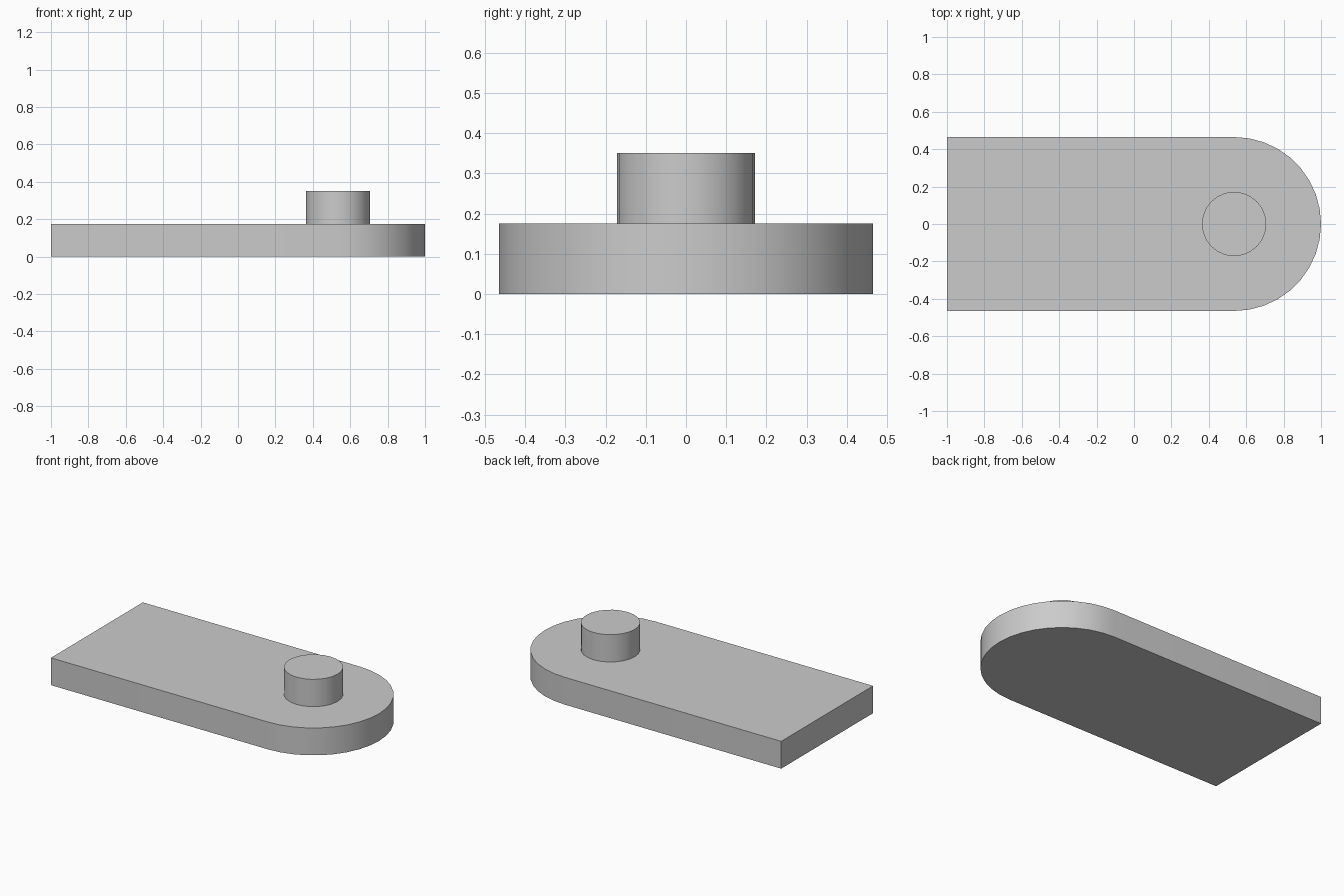
import bpy
import math

cube = bpy.data.objects.get("Cube")
if cube:
    bpy.data.objects.remove(cube, do_unlink=True)

THICK = 0.175          # plate thickness, also the pin height
HALF_WIDTH = 0.465     # half plate width, also the round end radius
CENTRE_X = 1 - HALF_WIDTH
PIN_RADIUS = 0.172

grey = bpy.data.materials.new("plain grey")
grey.use_nodes = True
colour = (0.6, 0.6, 0.6, 1)
grey.diffuse_color = colour
grey.node_tree.nodes["Principled BSDF"].inputs["Base Color"].default_value = colour


def arc(radius, start, end, steps):
    """Points along an arc about the round end's centre."""
    angles = [start + (end - start) * i / steps for i in range(steps + 1)]
    return [(CENTRE_X + radius * math.cos(a), radius * math.sin(a)) for a in angles]


def extrude_outline(name, outline, bottom, top):
    """Closed prism from a counter-clockwise outline."""
    n = len(outline)
    verts = [(x, y, z) for z in (bottom, top) for x, y in outline]
    faces = [tuple(reversed(range(n))), tuple(range(n, 2 * n))]
    faces += [(i, (i + 1) % n, n + (i + 1) % n, n + i) for i in range(n)]
    mesh = bpy.data.meshes.new(name)
    mesh.from_pydata(verts, [], faces)
    mesh.materials.append(grey)
    obj = bpy.data.objects.new(name, mesh)
    bpy.context.collection.objects.link(obj)
    bpy.ops.object.select_all(action="DESELECT")
    obj.select_set(True)
    bpy.context.view_layer.objects.active = obj
    bpy.ops.object.shade_smooth_by_angle(angle=math.radians(30))
    return obj


# Flat plate with a square end and a round end
plate = [(-1, HALF_WIDTH), (-1, -HALF_WIDTH)]
plate += arc(HALF_WIDTH, -math.pi / 2, math.pi / 2, 18)
extrude_outline("base_plate", plate, 0, THICK)

# Round pin standing on the plate, concentric with the round end
pin = arc(PIN_RADIUS, 0, 2 * math.pi, 24)[:-1]
extrude_outline("round_pin", pin, THICK, 2 * THICK)
